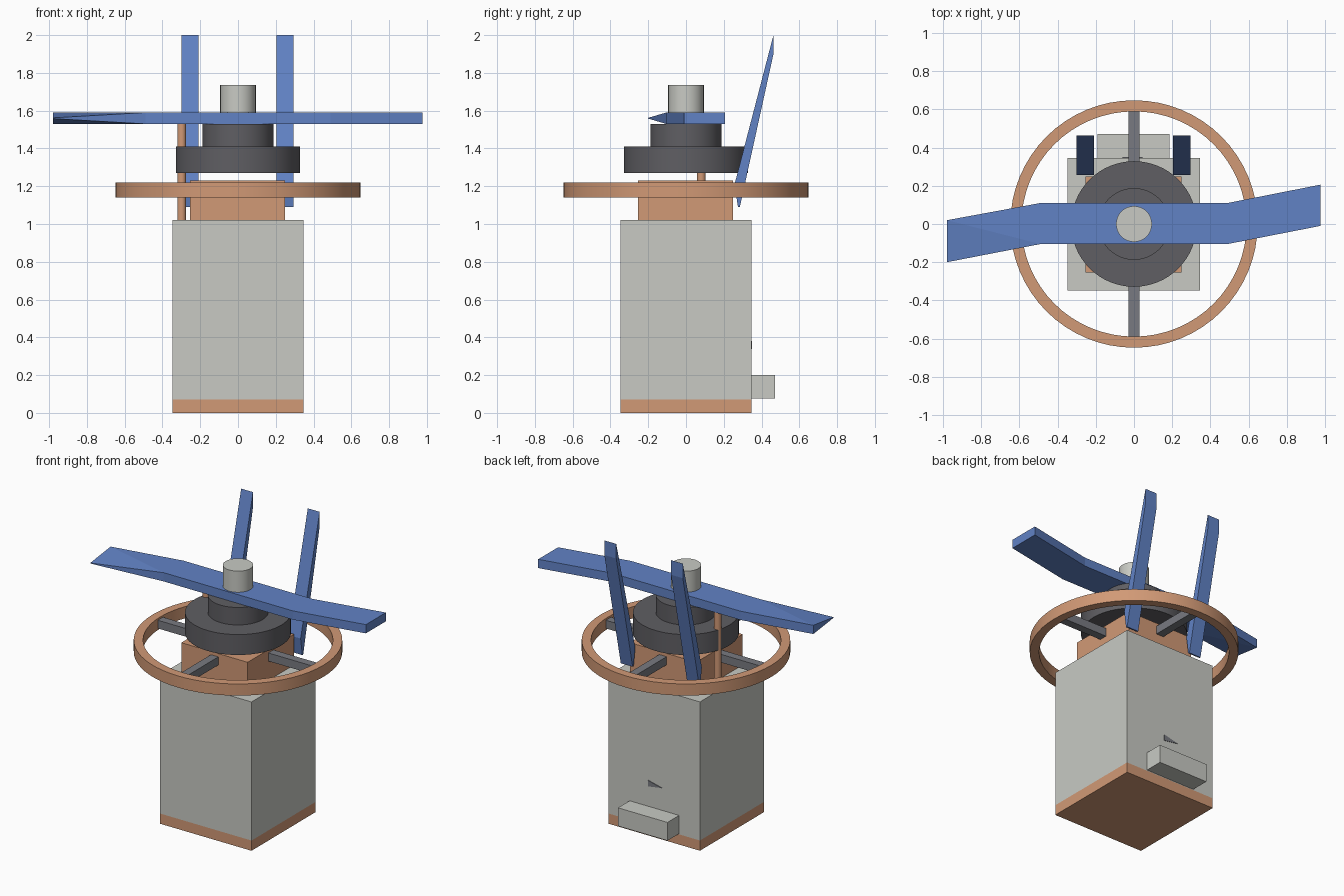
import bpy
import bmesh
import math
from mathutils import Matrix, Vector

cube = bpy.data.objects.get("Cube")
if cube:
    bpy.data.objects.remove(cube, do_unlink=True)


def material(name, rgb):
    m = bpy.data.materials.new(name)
    m.use_nodes = True
    m.diffuse_color = (*rgb, 1)
    m.node_tree.nodes["Principled BSDF"].inputs["Base Color"].default_value = (*rgb, 1)
    return m


GREY = material("light grey", (0.58, 0.59, 0.55))
COPPER = material("copper", (0.64, 0.32, 0.18))
BLUE = material("blue", (0.12, 0.225, 0.56))
DARK = material("dark grey", (0.115, 0.113, 0.125))
STEEL = material("steel grey", (0.19, 0.195, 0.22))


def finish(name, bm, *mats, smooth=False):
    bmesh.ops.recalc_face_normals(bm, faces=bm.faces)
    mesh = bpy.data.meshes.new(name)
    bm.to_mesh(mesh)
    bm.free()
    for m in mats:
        mesh.materials.append(m)
    obj = bpy.data.objects.new(name, mesh)
    bpy.context.collection.objects.link(obj)
    if smooth:
        bpy.ops.object.select_all(action="DESELECT")
        obj.select_set(True)
        bpy.context.view_layer.objects.active = obj
        bpy.ops.object.shade_smooth_by_angle(angle=math.radians(35))
    return obj


def box_mesh(lo, hi):
    lo, hi = Vector(lo), Vector(hi)
    bm = bmesh.new()
    bmesh.ops.create_cube(bm, size=1, matrix=Matrix.Translation((lo + hi) / 2)
                          @ Matrix.Diagonal((*(hi - lo), 1)))
    return bm


def box(name, lo, hi, mat):
    return finish(name, box_mesh(lo, hi), mat)


def cylinder(name, x, y, r, z0, z1, mat, segments=48):
    bm = bmesh.new()
    bmesh.ops.create_cone(bm, cap_ends=True, segments=segments, radius1=r, radius2=r,
                          depth=z1 - z0, matrix=Matrix.Translation((x, y, (z0 + z1) / 2)))
    return finish(name, bm, mat, smooth=True)


def prism(name, points, offset, mat):
    """Extrude a flat outline along an offset vector."""
    bm = bmesh.new()
    face = bm.faces.new([bm.verts.new(p) for p in points])
    ext = bmesh.ops.extrude_face_region(bm, geom=[face], use_keep_orig=True)
    bmesh.ops.translate(bm, vec=offset,
                        verts=[v for v in ext["geom"] if isinstance(v, bmesh.types.BMVert)])
    return finish(name, bm, mat)


# Tall housing with a copper foot band
bm = box_mesh((-0.348, -0.348, 0), (0.346, 0.346, 1.02))
bmesh.ops.bisect_plane(bm, geom=bm.verts[:] + bm.edges[:] + bm.faces[:],
                       plane_co=(0, 0, 0.07), plane_no=(0, 0, 1))
for f in bm.faces:
    f.material_index = int(f.calc_center_median().z < 0.07)
finish("housing", bm, GREY, COPPER)

# Outlet block and pointer mark on the back
box("back_outlet", (-0.19, 0.34, 0.075), (0.185, 0.472, 0.2), GREY)
prism("back_pointer", [(0.045, 0.345, 0.38), (0.045, 0.345, 0.338), (-0.06, 0.345, 0.354)],
      (0, 0.005, 0), STEEL)

# Neck block and side rod
box("neck_block", (-0.253, -0.253, 1.02), (0.25, 0.25, 1.23), COPPER)
cylinder("side_rod", -0.298, 0.081, 0.023, 1.02, 1.53, COPPER, 16)

# Wheel rim: a rectangle spun round the axis
bm = bmesh.new()
ring = [bm.verts.new(p) for p in
        [(0.59, 0, 1.14), (0.648, 0, 1.14), (0.648, 0, 1.22), (0.59, 0, 1.22)]]
edges = [bm.edges.new((ring[i], ring[(i + 1) % 4])) for i in range(4)]
bmesh.ops.spin(bm, geom=ring + edges, cent=(0, 0, 0), axis=(0, 0, 1),
               angle=math.tau, steps=64, use_merge=True)
bmesh.ops.remove_doubles(bm, verts=bm.verts, dist=0.0001)
finish("wheel_rim", bm, COPPER, smooth=True)

# Four spokes from the neck to the rim
for i in range(4):
    spoke = box("wheel_spoke", (0.24, -0.028, 1.152), (0.6, 0.028, 1.208), STEEL)
    spoke.data.transform(Matrix.Rotation(i * math.pi / 2, 4, "Z"))

# Stepped pulley and top cap
cylinder("lower_pulley", 0, 0, 0.329, 1.27, 1.41, DARK, 64)
cylinder("upper_pulley", 0, 0, 0.188, 1.41, 1.53, DARK)
cylinder("top_cap", 0, 0, 0.094, 1.53, 1.735, GREY, 32)

# Bent blade, with the leading edge pinched thin at its right end
stations = [(-0.98, -0.2, 0.02), (-0.49, -0.105, 0.11), (0.49, -0.105, 0.11),
            (0.977, -0.01, 0.206)]
bm = bmesh.new()
loops = []
for i, (x, y0, y1) in enumerate(stations):
    half = 0.002 if i == 0 else 0.03
    loops.append([bm.verts.new((x, y, 1.56 + h)) for y, h in
                  [(y0, -half), (y1, -0.03), (y1, 0.03), (y0, half)]])
for n, (a, b) in enumerate(zip(loops, loops[1:])):
    for i in range(4):
        j = (i + 1) % 4
        if n == 0 and i in (0, 2):
            # Fold the pinched panels from the rear tip to the front bend
            front, rear = (i, j) if i == 0 else (j, i)
            bm.faces.new((a[front], a[rear], b[front]))
            bm.faces.new((a[rear], b[rear], b[front]))
        else:
            bm.faces.new((a[i], a[j], b[j], b[i]))
bm.faces.new(loops[0])
bm.faces.new(loops[-1])
finish("blade", bm, BLUE)

# Pair of leaning back uprights
outline = [(0.463, 2.0), (0.463, 1.9), (0.285, 1.09), (0.275, 1.09), (0.257, 1.21)]
for name, x in (("right_upright", -0.3), ("left_upright", 0.205)):
    prism(name, [(x, y, z) for y, z in outline], (0.09, 0, 0), BLUE)
